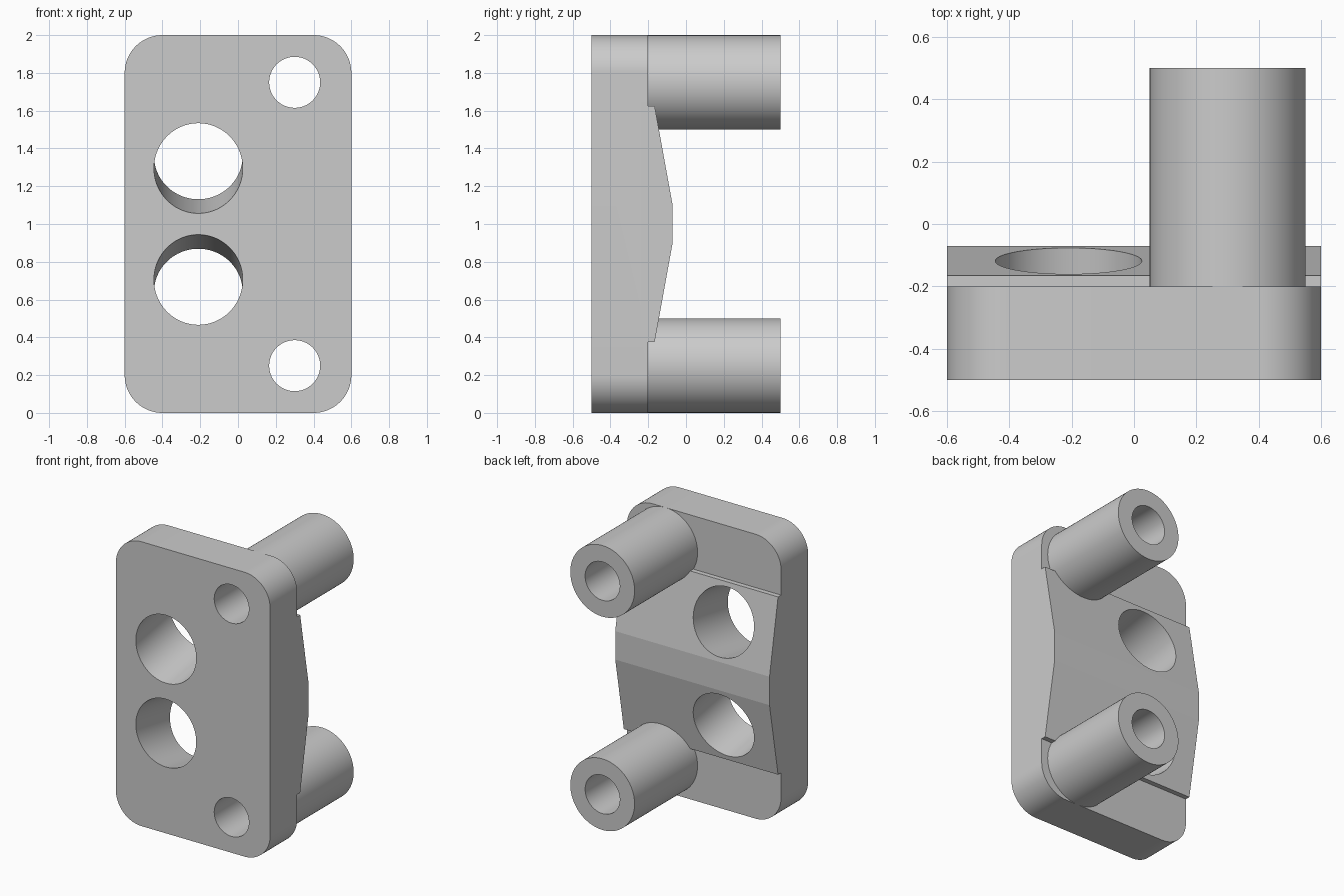
import bpy, bmesh, math
from mathutils import Vector, Matrix

if "Cube" in bpy.data.objects:
    bpy.data.objects.remove(bpy.data.objects["Cube"], do_unlink=True)

grey = bpy.data.materials.new("plain grey")
grey.use_nodes = True
colour = (0.6, 0.6, 0.6, 1)
grey.diffuse_color = colour
grey.node_tree.nodes["Principled BSDF"].inputs["Base Color"].default_value = colour


def prism(name, points, sweep):
    """Solid made by sweeping a closed outline along a vector."""
    bm = bmesh.new()
    face = bm.faces.new([bm.verts.new(p) for p in points])
    swept = bmesh.ops.extrude_face_region(bm, geom=[face])["geom"]
    moved = [v for v in swept if isinstance(v, bmesh.types.BMVert)]
    bmesh.ops.translate(bm, verts=moved, vec=sweep)
    bmesh.ops.recalc_face_normals(bm, faces=bm.faces)
    mesh = bpy.data.meshes.new(name)
    bm.to_mesh(mesh)
    bm.free()
    mesh.materials.append(grey)
    obj = bpy.data.objects.new(name, mesh)
    bpy.context.collection.objects.link(obj)
    return obj


def rod(name, x, z, radius, y0, y1, tilt=0):
    """Cylinder along y, tilted about its crossing of the front face."""
    n = 96
    turn = Matrix.Rotation(tilt, 3, "X")
    origin = Vector((x, -0.5, z))
    ring = []
    for i in range(n):
        a = 2 * math.pi * (i + 0.5) / n
        local = Vector((radius * math.cos(a), y0 + 0.5, radius * math.sin(a)))
        ring.append(origin + turn @ local)
    return prism(name, ring, turn @ Vector((0, y1 - y0, 0)))


def combine(obj, other, operation):
    mod = obj.modifiers.new("combine", "BOOLEAN")
    mod.operation, mod.solver, mod.object = operation, "EXACT", other
    bpy.context.view_layer.objects.active = obj
    bpy.ops.object.modifier_apply(modifier=mod.name)


# Plate outline with rounded corners, swept through the full depth
outline = []
for k, (cx, cz) in enumerate([(0.4, 1.8), (-0.4, 1.8), (-0.4, 0.2), (0.4, 0.2)]):
    for i in range(25):
        a = math.pi / 2 * (k + i / 24)
        outline.append((cx + 0.2 * math.cos(a), -0.5, cz + 0.2 * math.sin(a)))
plate = prism("mounting_plate", outline, (0, 0.6, 0))

# Side profile: flat ends and a raised, double-sloped middle on the back
half = [(-0.2, 1.1), (-0.2, 0.625), (-0.166, 0.625), (-0.071, 0.1)]
side = [(-0.5, 1.1)] + half + [(y, -z) for y, z in reversed(half)] + [(-0.5, -1.1)]
side = [(y if y > -0.5 else -0.6, z) for y, z in side]
profile = prism("side_profile", [(-0.8, y, 1 + z) for y, z in side], (1.6, 0, 0))
combine(plate, profile, "INTERSECT")
helpers = [profile]

# Posts with through bores, and splayed holes square to the slopes
posts = []
for label, s in (("upper", 1), ("lower", -1)):
    post = rod(label + "_post", 0.3, 1 + s * 0.75, 0.25, -0.25, 0.5)
    bore = rod(label + "_bore", 0.3, 1 + s * 0.75, 0.135, -0.8, 0.8)
    hole = rod(label + "_hole", -0.21, 1 + s * 0.295, 0.235, -0.9, 0.3,
               s * math.radians(10))
    combine(post, bore, "DIFFERENCE")
    combine(plate, bore, "DIFFERENCE")
    combine(plate, hole, "DIFFERENCE")
    posts.append(post)
    helpers += [bore, hole]

for h in helpers:
    bpy.data.objects.remove(h, do_unlink=True)

# Smooth the round walls, keep every real edge sharp
for obj in [plate] + posts:
    bpy.ops.object.select_all(action="DESELECT")
    obj.select_set(True)
    bpy.context.view_layer.objects.active = obj
    bpy.ops.object.shade_smooth_by_angle(angle=math.radians(6))
